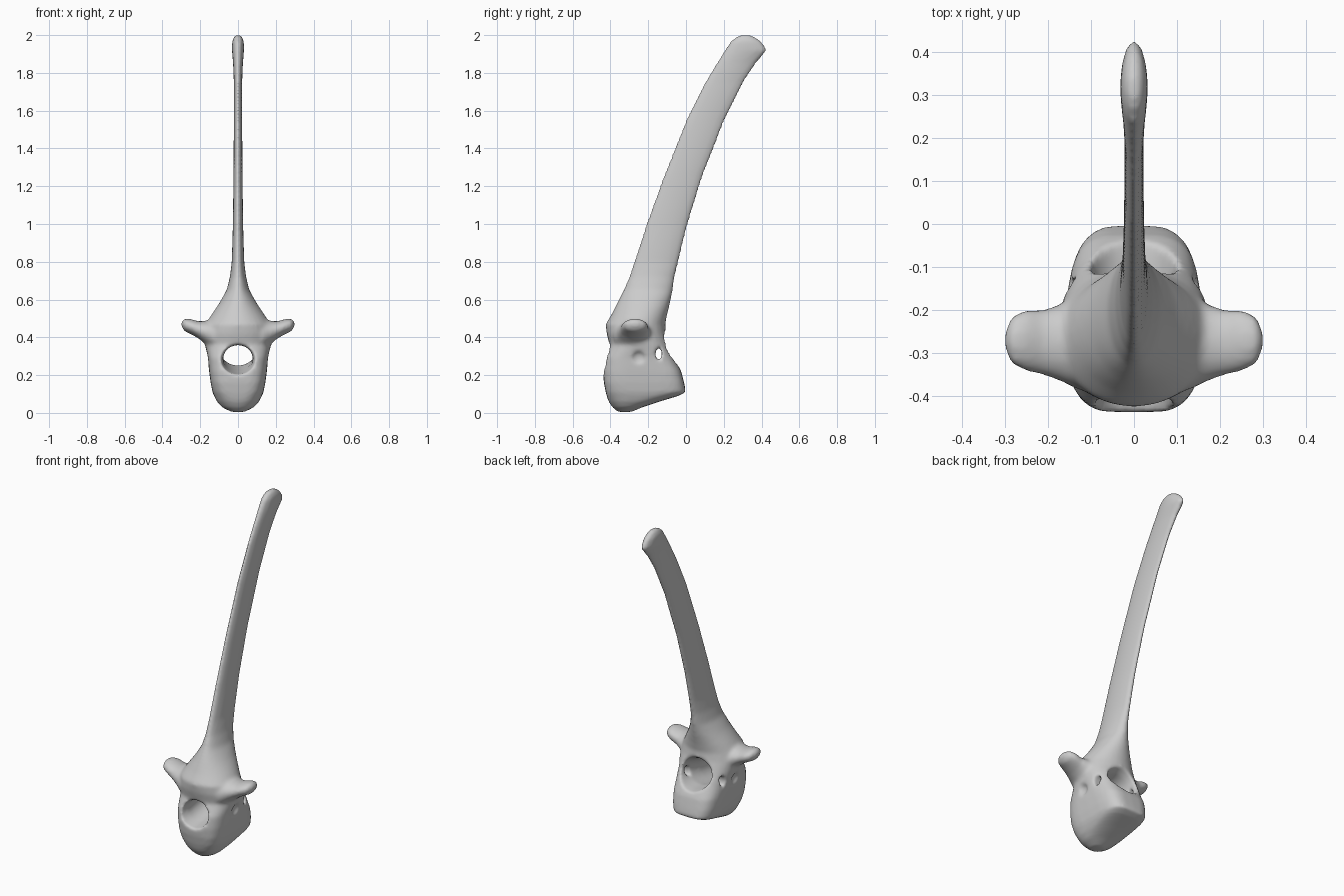
import bpy, bmesh
from math import cos, sin, pi
from mathutils import Vector

cube = bpy.data.objects.get("Cube")
if cube:
    bpy.data.objects.remove(cube)

bone = bpy.data.materials.new("bone grey")
bone.use_nodes = True
colour = (0.6, 0.6, 0.6, 1)
bone.diffuse_color = colour
bone.node_tree.nodes["Principled BSDF"].inputs["Base Color"].default_value = colour


def loft(bm, sections, sides=32):
    """Skin rounded rings: (centre, half axis a, half axis b, exponent)."""
    rings = []
    for centre, a, b, power in sections:
        ring = []
        for i in range(sides):
            c, s = cos(2 * pi * i / sides), sin(2 * pi * i / sides)
            u = abs(c) ** (2 / power) * (1 if c > 0 else -1)
            v = abs(s) ** (2 / power) * (1 if s > 0 else -1)
            ring.append(bm.verts.new(Vector(centre) + Vector(a) * u + Vector(b) * v))
        rings.append(ring)
    faces = [bm.faces.new(rings[0]), bm.faces.new(rings[-1])]
    for low, high in zip(rings, rings[1:]):
        for i in range(sides):
            j = (i + 1) % sides
            faces.append(bm.faces.new((low[i], low[j], high[j], high[i])))
    bmesh.ops.recalc_face_normals(bm, faces=faces)


def make_object(name, bm):
    mesh = bpy.data.meshes.new(name)
    bm.to_mesh(mesh)
    bm.free()
    obj = bpy.data.objects.new(name, mesh)
    bpy.context.collection.objects.link(obj)
    return obj


# Body, arch and long spine as level slices: height, front, back, half width, exponent
slices = [
    (0.005, -0.36, -0.29, 0.035, 2), (0.03, -0.39, -0.23, 0.085, 2.2),
    (0.06, -0.41, -0.14, 0.112, 2.6), (0.09, -0.42, -0.04, 0.127, 3.2),
    (0.11, -0.425, 0.0, 0.135, 3.6), (0.16, -0.435, -0.01, 0.145, 3.8),
    (0.22, -0.44, -0.025, 0.153, 3.6), (0.29, -0.435, -0.06, 0.16, 3.2),
    (0.36, -0.405, -0.085, 0.175, 2.4), (0.42, -0.42, -0.105, 0.185, 2.1),
    (0.47, -0.425, -0.11, 0.172, 2), (0.52, -0.395, -0.1, 0.14, 2),
    (0.58, -0.365, -0.085, 0.1, 2), (0.65, -0.33, -0.07, 0.06, 2),
    (0.72, -0.30, -0.06, 0.043, 2), (0.8, -0.275, -0.04, 0.033, 2),
    (1.0, -0.21, 0.01, 0.027, 2), (1.25, -0.12, 0.088, 0.024, 2),
    (1.55, 0.0, 0.205, 0.022, 2), (1.75, 0.1, 0.305, 0.022, 2),
    (1.85, 0.16, 0.37, 0.026, 2), (1.92, 0.205, 0.43, 0.032, 2),
    (1.965, 0.235, 0.4, 0.031, 2), (1.99, 0.265, 0.365, 0.022, 2),
    (2.0, 0.29, 0.34, 0.012, 2),
]
bm = bmesh.new()
loft(bm, [((0, (f + b) / 2, z), (w, 0, 0), (0, (b - f) / 2, 0), p)
          for z, f, b, w, p in slices])

# Side wings, one each way: reach, depth position, height, half depth, half height
wing = [
    (0.06, -0.27, 0.42, 0.12, 0.09), (0.13, -0.275, 0.41, 0.11, 0.085),
    (0.17, -0.275, 0.425, 0.09, 0.062), (0.21, -0.275, 0.44, 0.076, 0.045),
    (0.25, -0.27, 0.457, 0.072, 0.04), (0.28, -0.27, 0.465, 0.058, 0.034),
    (0.294, -0.27, 0.469, 0.036, 0.022), (0.3, -0.27, 0.47, 0.015, 0.008),
]
for side in (-1, 1):
    loft(bm, [((side * x, y, z), (0, d, 0), (0, 0, h), 2) for x, y, z, d, h in wing])
vertebra = make_object("vertebra", bm)

# Canal through the arch, flared at both mouths
bm = bmesh.new()
canal = [(-0.5, 0.285, 0.105, 0.09), (-0.42, 0.285, 0.09, 0.08),
         (-0.37, 0.285, 0.079, 0.073), (-0.25, 0.305, 0.08, 0.073),
         (-0.15, 0.33, 0.092, 0.08), (-0.08, 0.35, 0.105, 0.1),
         (0.06, 0.36, 0.115, 0.12)]
loft(bm, [((0, y, z), (w, 0, 0), (0, 0, h), 2) for y, z, w, h in canal])
canal_cutter = make_object("canal_cutter", bm)

# Small nerve openings in the side walls
bm = bmesh.new()
loft(bm, [((x, -0.145, 0.312), (0, 0.017, 0), (0, 0, 0.032), 2) for x in (-0.4, 0.4)])
nerve_cutter = make_object("nerve_opening_cutter", bm)

# Shallow hollows under the wings
bm = bmesh.new()
for side in (-1, 1):
    loft(bm, [((side * (0.145 + 0.06 * t), -0.25, 0.29),
               (0, 0.02 + 0.07 * t, 0), (0, 0, 0.02 + 0.06 * t), 2)
              for t in (0, 0.3, 0.6, 1)])
hollow_cutter = make_object("hollow_cutter", bm)


def fuse(name):
    remesh = vertebra.modifiers.new(name, "REMESH")
    remesh.mode = "VOXEL"
    remesh.voxel_size = 0.009


fuse("fuse parts")
cutters = (canal_cutter, nerve_cutter, hollow_cutter)
for cutter in cutters:
    cutter.hide_render = True
    cut = vertebra.modifiers.new(cutter.name, "BOOLEAN")
    cut.operation = "DIFFERENCE"
    cut.solver = "EXACT"
    cut.object = cutter
fuse("even surface")
soften = vertebra.modifiers.new("soften", "SMOOTH")
soften.factor = 0.5
soften.iterations = 6

# Bake the modifiers and drop the cutters
graph = bpy.context.evaluated_depsgraph_get()
baked = bpy.data.meshes.new_from_object(vertebra.evaluated_get(graph))
vertebra.modifiers.clear()
vertebra.data = baked
for cutter in cutters:
    bpy.data.objects.remove(cutter)

baked.materials.clear()
baked.materials.append(bone)
for face in baked.polygons:
    face.use_smooth = True
    face.material_index = 0
